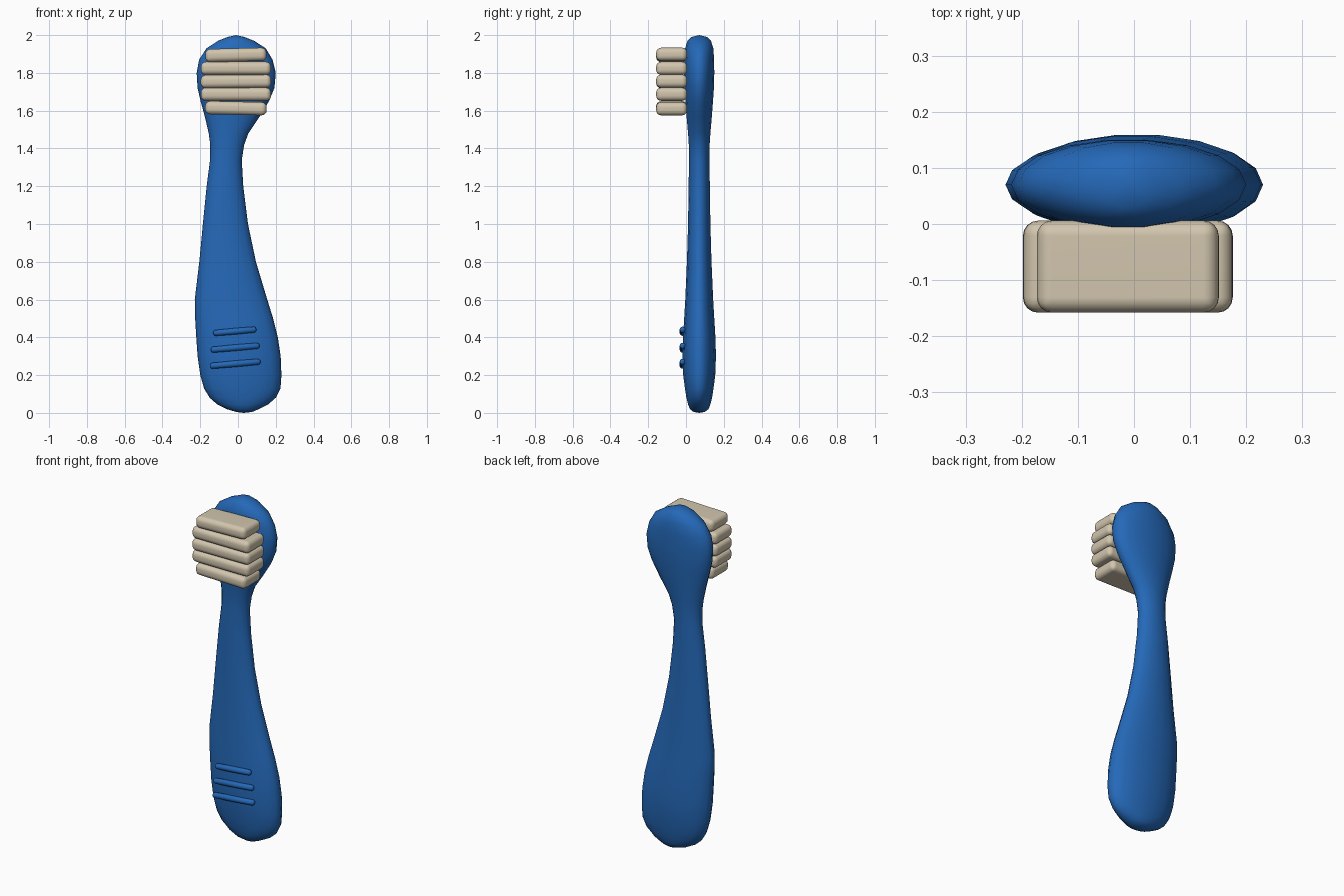
import bpy, bmesh, math
from mathutils import Matrix, Vector

cube = bpy.data.objects.get("Cube")
if cube:
    bpy.data.objects.remove(cube, do_unlink=True)


def make_material(name, color):
    mat = bpy.data.materials.new(name)
    mat.use_nodes = True
    mat.diffuse_color = color
    mat.node_tree.nodes["Principled BSDF"].inputs["Base Color"].default_value = color
    return mat


def finish(name, bm, mat):
    """Turn a bmesh into a smooth-shaded object with one material."""
    bmesh.ops.recalc_face_normals(bm, faces=bm.faces)
    mesh = bpy.data.meshes.new(name)
    bm.to_mesh(mesh)
    bm.free()
    mesh.materials.append(mat)
    for poly in mesh.polygons:
        poly.use_smooth = True
    obj = bpy.data.objects.new(name, mesh)
    bpy.context.collection.objects.link(obj)
    return obj


blue = make_material("blue plastic", (0.018, 0.14, 0.48, 1))
cream = make_material("cream bristle", (0.64, 0.56, 0.42, 1))

# Handle and head: elliptical sections as (height, left edge, right edge, half depth)
SECTIONS = [
    (0.005, -0.01, 0.075, 0.03), (0.02, -0.06, 0.11, 0.05), (0.045, -0.11, 0.16, 0.06),
    (0.08, -0.15, 0.2, 0.069), (0.13, -0.18, 0.225, 0.077), (0.2, -0.2, 0.23, 0.086),
    (0.3, -0.214, 0.226, 0.09), (0.4, -0.221, 0.211, 0.087), (0.5, -0.227, 0.186, 0.081),
    (0.6, -0.229, 0.155, 0.075), (0.8, -0.205, 0.095, 0.066), (1, -0.186, 0.053, 0.06),
    (1.2, -0.166, 0.028, 0.057), (1.34, -0.148, 0.02, 0.055), (1.42, -0.147, 0.033, 0.056),
    (1.48, -0.155, 0.055, 0.06), (1.57, -0.176, 0.115, 0.068), (1.65, -0.198, 0.164, 0.074),
    (1.72, -0.214, 0.193, 0.079), (1.8, -0.219, 0.2, 0.081), (1.87, -0.206, 0.183, 0.08),
    (1.93, -0.167, 0.147, 0.076), (1.97, -0.105, 0.085, 0.063), (1.99, -0.055, 0.035, 0.042),
]
SIDES = 18
DEPTH_CENTER = 0.07

bm = bmesh.new()
rings = []
for z, left, right, depth in SECTIONS:
    ring = []
    for i in range(SIDES):
        a = math.tau * i / SIDES
        x = (left + right) / 2 + (right - left) / 2 * math.cos(a)
        ring.append(bm.verts.new((x, DEPTH_CENTER + depth * math.sin(a), z)))
    rings.append(ring)
for low, high in zip(rings, rings[1:]):
    for i in range(SIDES):
        j = (i + 1) % SIDES
        bm.faces.new((low[i], low[j], high[j], high[i]))
for ring, tip in ((rings[0], (0.03, DEPTH_CENTER, 0)), (rings[-1], (-0.01, DEPTH_CENTER, 2))):
    pole = bm.verts.new(tip)
    for i in range(SIDES):
        bm.faces.new((ring[i], ring[(i + 1) % SIDES], pole))
finish("handle_and_head", bm, blue)

# Bristle rows: rounded blocks, (height, width, tilt in degrees)
ROWS = [(1.613, 0.326, -1.2), (1.687, 0.372, 0), (1.755, 0.374, 0.5),
        (1.824, 0.372, 0), (1.895, 0.324, 1.5)]
for n, (z, width, tilt) in enumerate(ROWS, 1):
    bm = bmesh.new()
    place = (Matrix.Translation((-0.011, -0.076, z))
             @ Matrix.Rotation(-math.radians(tilt), 4, 'Y')
             @ Matrix.Diagonal((width, 0.164, 0.07, 1)))
    bmesh.ops.create_cube(bm, size=1, matrix=place)
    bmesh.ops.bevel(bm, geom=bm.edges[:], offset=0.027, segments=4,
                    profile=0.5, affect='EDGES', clamp_overlap=True)
    row = finish(f"bristle_row_{n}", bm, cream)
    row.modifiers.new("even shading", 'WEIGHTED_NORMAL')

# Grip ridges: slanted capsules, (centre x, height, length)
RADIUS = 0.017
for n, (x, z, length) in enumerate([(-0.015, 0.26, 0.27), (-0.015, 0.345, 0.26),
                                    (-0.017, 0.432, 0.23)], 1):
    bm = bmesh.new()
    bmesh.ops.create_uvsphere(bm, u_segments=12, v_segments=8, radius=RADIUS)
    for v in bm.verts:
        if abs(v.co.z) < RADIUS * 0.05:
            continue
        v.co.z += math.copysign(length / 2 - RADIUS, v.co.z)
    turn = Matrix.Rotation(math.radians(90 - 5), 4, 'Y')
    bm.transform(Matrix.Translation(Vector((x, -0.018, z))) @ turn)
    finish(f"grip_ridge_{n}", bm, blue)
